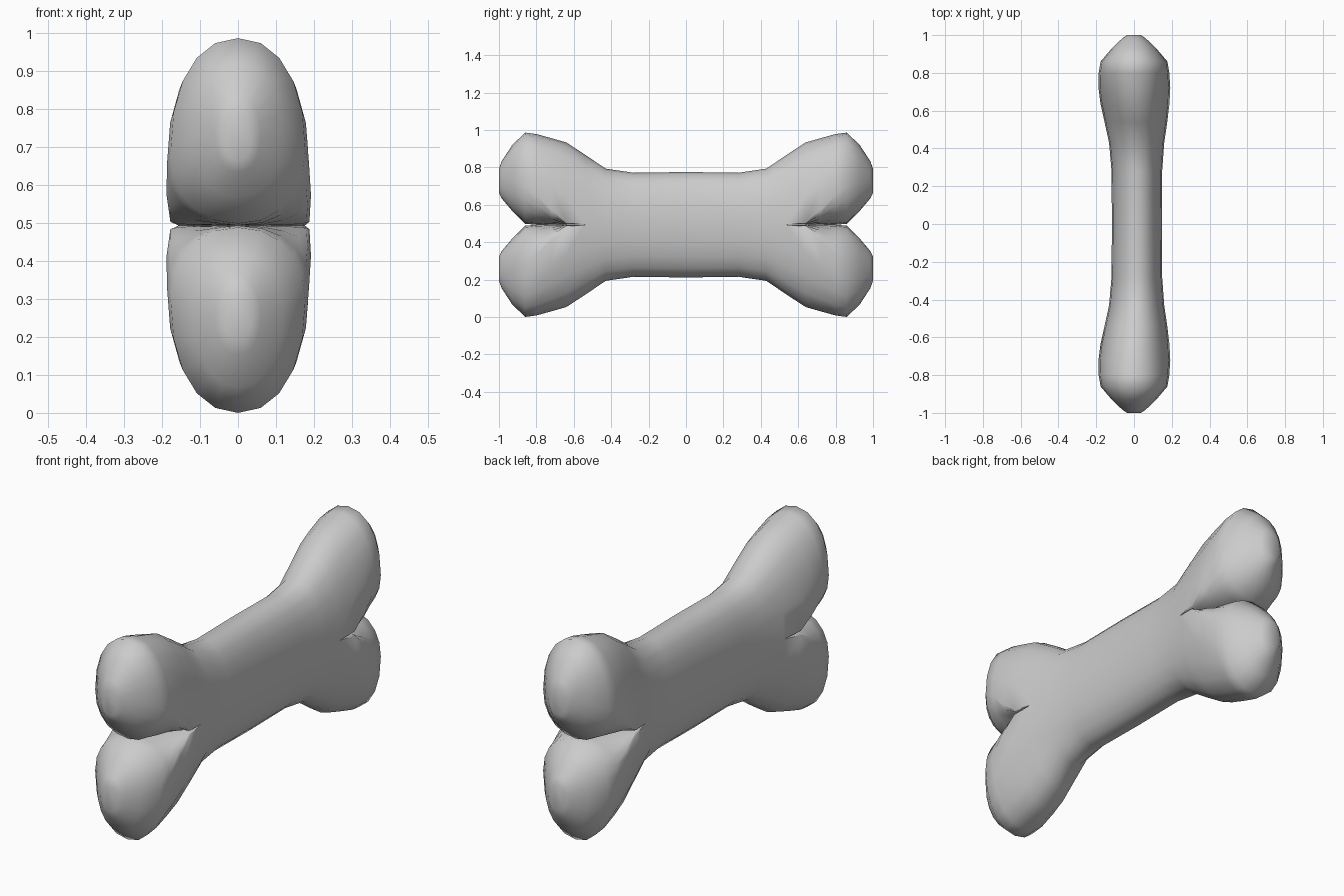
import bpy, bmesh, math

if "Cube" in bpy.data.objects:
    bpy.data.objects.remove(bpy.data.objects["Cube"])

SEG = 20
# Upper half, sections along +y: y, top z, widest z, bottom z, centre x, half width
SECTIONS = [
    (0.00, 0.782, 0.50, 0.50, 0.015, 0.132),
    (0.28, 0.778, 0.50, 0.50, 0.015, 0.134),
    (0.43, 0.800, 0.50, 0.50, 0.014, 0.146),
    (0.54, 0.875, 0.50, 0.50, 0.010, 0.166),
    (0.64, 0.940, 0.51, 0.50, 0.005, 0.183),
    (0.72, 0.963, 0.58, 0.50, 0.002, 0.190),
    (0.80, 0.985, 0.66, 0.50, 0.000, 0.187),
    (0.86, 0.993, 0.70, 0.505, 0.000, 0.177),
    (0.93, 0.925, 0.73, 0.575, 0.000, 0.118),
    (0.985, 0.84, 0.74, 0.64, 0.000, 0.060),
    (1.00, 0.80, 0.74, 0.67, 0.000, 0.036),
]


def spow(v, p):
    return math.copysign(abs(v) ** p, v)


bm = bmesh.new()
rings = []
for y, top, mid, bot, cx, w in SECTIONS:
    ring = []
    for i in range(SEG):
        a = 2 * math.pi * i / SEG
        c, s = spow(math.cos(a), 0.92), spow(math.sin(a), 0.92)
        if abs(s) < 1e-6:
            s = 0
        z = mid + s * ((top - mid) if s > 0 else (mid - bot))
        ring.append(bm.verts.new((cx + w * c, y, z)))
    rings.append(ring)
for a, b in zip(rings, rings[1:]):
    for i in range(SEG):
        j = (i + 1) % SEG
        bm.faces.new((a[i], a[j], b[j], b[i]))
bm.faces.new(rings[-1])

# Remove the inner wall where the two halves join
inner = [f for f in bm.faces if all(v.co.z < 0.5005 for v in f.verts)]
bmesh.ops.delete(bm, geom=inner, context='FACES')

# Mirror to the lower half and the other end
for axis, centre in ((2, 0.5), (1, 0.0)):
    dup = bmesh.ops.duplicate(bm, geom=bm.verts[:] + bm.edges[:] + bm.faces[:])["geom"]
    for v in dup:
        if isinstance(v, bmesh.types.BMVert):
            v.co[axis] = 2 * centre - v.co[axis]
    bmesh.ops.remove_doubles(bm, verts=bm.verts[:], dist=0.0005)
loose = [v for v in bm.verts if not v.link_faces]
bmesh.ops.delete(bm, geom=loose, context='VERTS')
low = min(v.co.z for v in bm.verts)
for v in bm.verts:
    v.co.z -= low
bmesh.ops.recalc_face_normals(bm, faces=bm.faces[:])

mesh = bpy.data.meshes.new("bone")
bm.to_mesh(mesh)
bm.free()
bone = bpy.data.objects.new("bone", mesh)
bpy.context.collection.objects.link(bone)
bpy.context.view_layer.objects.active = bone
bone.select_set(True)
bpy.ops.object.shade_smooth_by_angle(angle=math.radians(60))
